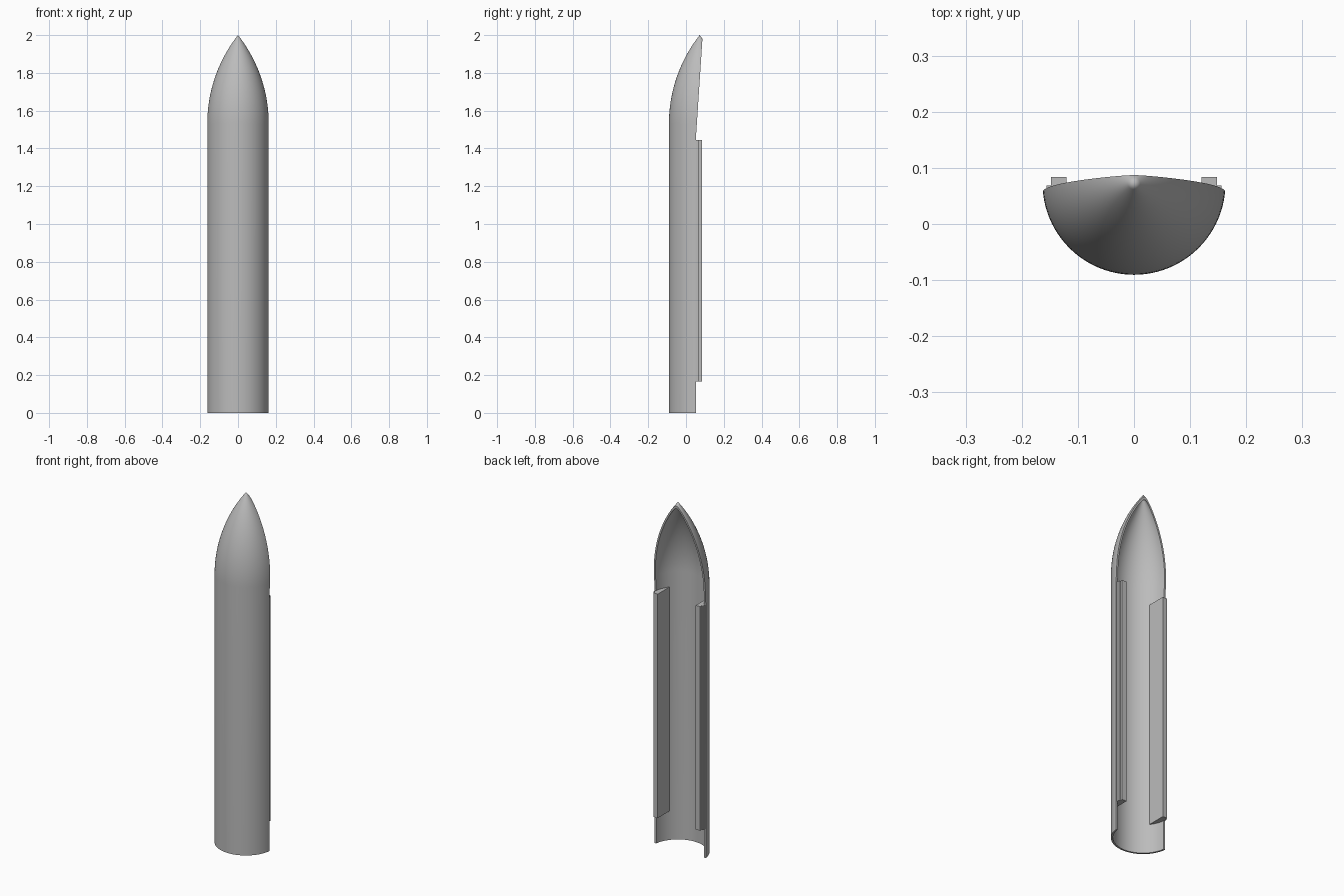
import bpy, bmesh, math

if "Cube" in bpy.data.objects:
    bpy.data.objects.remove(bpy.data.objects["Cube"])

AXIS_Y, R, WALL = 0.0725, 0.163, 0.01      # body axis, outer radius, wall
Z_NOSE, TOP, SEGS = 1.53, 2.0, 96
NOSE = TOP - Z_NOSE
RHO = (R * R + NOSE * NOSE) / (2 * R)      # radius of the nose arc

grey = bpy.data.materials.new("light_grey")
grey.use_nodes = True
grey.diffuse_color = (0.5, 0.5, 0.5, 1)
grey.node_tree.nodes["Principled BSDF"].inputs["Base Color"].default_value = (0.5, 0.5, 0.5, 1)


def make_object(name, bm):
    bmesh.ops.remove_doubles(bm, verts=bm.verts, dist=1e-5)
    bmesh.ops.recalc_face_normals(bm, faces=bm.faces)
    mesh = bpy.data.meshes.new(name)
    bm.to_mesh(mesh)
    bm.free()
    mesh.materials.append(grey)
    obj = bpy.data.objects.new(name, mesh)
    bpy.context.collection.objects.link(obj)
    return obj


def prism(name, points, offset):
    """Close a planar outline and extrude it by an offset."""
    bm = bmesh.new()
    face = bm.faces.new([bm.verts.new(p) for p in points])
    out = bmesh.ops.extrude_face_region(bm, geom=[face], use_keep_orig=True)
    verts = [g for g in out["geom"] if isinstance(g, bmesh.types.BMVert)]
    bmesh.ops.translate(bm, verts=verts, vec=offset)
    return make_object(name, bm)


def nose_arc(rho, steps=28):
    """Pointed arc from the shoulder to the tip, as radius and height."""
    base = RHO - R
    end = math.acos(base / rho)
    return [(max(rho * math.cos(end * i / steps) - base, 0.0),
             Z_NOSE + rho * math.sin(end * i / steps)) for i in range(steps + 1)]


# Hollow shell: spin the wall section around the body axis
section = [(R, 0)] + nose_arc(RHO) + nose_arc(RHO - WALL)[::-1] + [(R - WALL, 0)]
bm = bmesh.new()
ring = [bm.verts.new((r, AXIS_Y, z)) for r, z in section]
edges = [bm.edges.new((a, b)) for a, b in zip(ring, ring[1:] + ring[:1])
         if a.co.x + b.co.x > 1e-6]
bmesh.ops.spin(bm, geom=ring + edges, cent=(0, AXIS_Y, 0), axis=(0, 0, 1),
               angle=2 * math.pi, steps=SEGS, use_merge=True)
shell = make_object("half_shell", bm)

# Trim away the back, with the cut leaning backward along the nose
outline = [(0.052, -0.1), (0.052, 1.45), (0.0885, 2.003), (0.5, 2.1), (0.5, -0.1)]
cutter = prism("back_cutter", [(-0.4, y, z) for y, z in outline], (0.8, 0, 0))
cutter.hide_render = True
trim = shell.modifiers.new("trim", 'BOOLEAN')
trim.operation, trim.solver, trim.object = 'DIFFERENCE', 'EXACT', cutter
bpy.context.view_layer.objects.active = shell
shell.select_set(True)
bpy.ops.object.modifier_apply(modifier="trim")
bpy.data.objects.remove(cutter)
bpy.ops.object.shade_smooth_by_angle(angle=math.radians(30))

# Stepped rails along both long edges, rooted in the shell wall
rail = [(0.12, 0.084), (0.148, 0.084), (0.148, 0.069),
        (0.156, 0.069), (0.156, 0.04), (0.12, -0.03)]
for side, name in ((1, "left_rail"), (-1, "right_rail")):
    prism(name, [(side * x, y, 0.165) for x, y in rail], (0, 0, 1.28))
